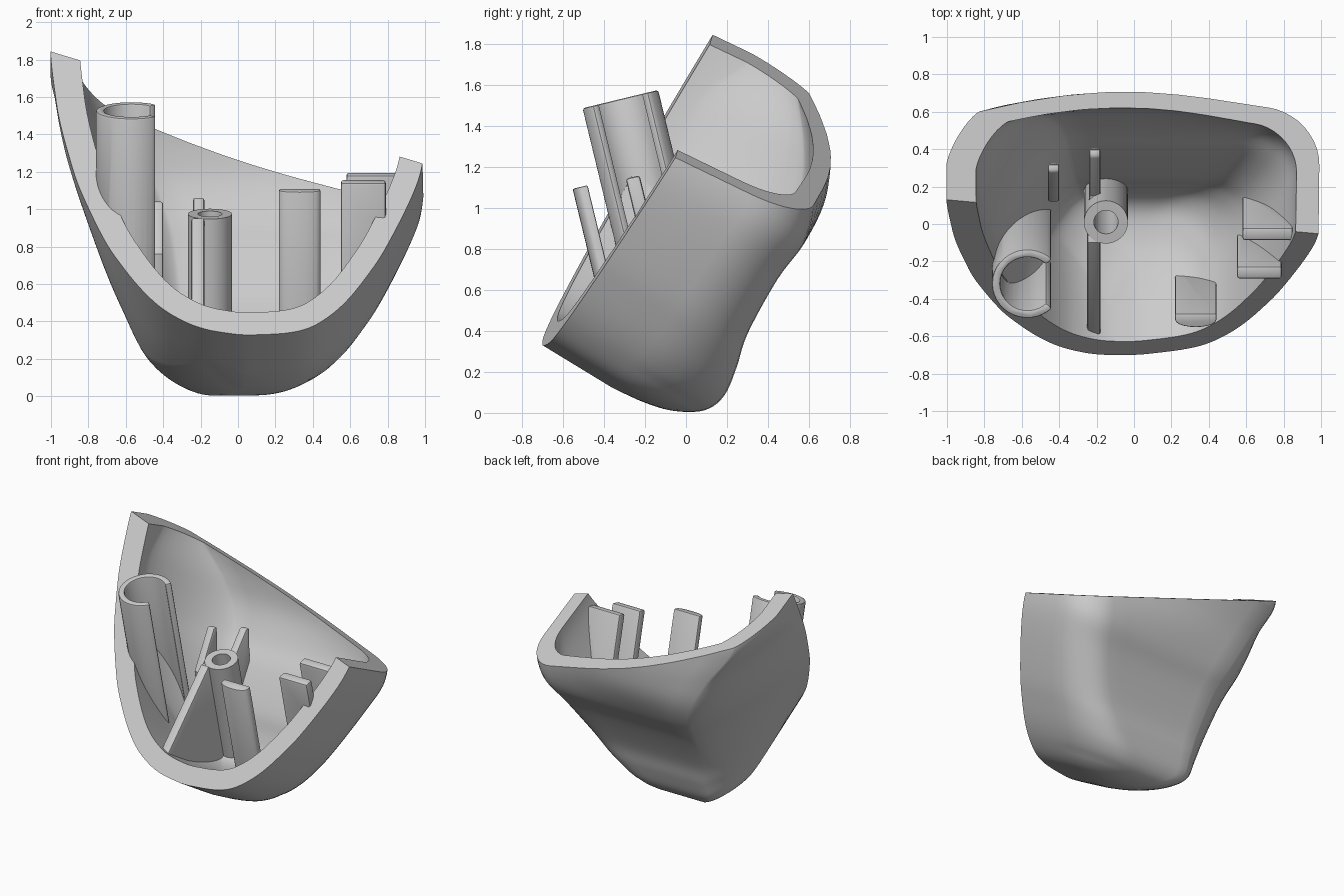
import bpy, bmesh, math
from mathutils import Vector

cube = bpy.data.objects.get("Cube")
if cube:
    bpy.data.objects.remove(cube, do_unlink=True)

grey = bpy.data.materials.new("plain grey")
grey.use_nodes = True
COL = (0.6, 0.6, 0.6, 1)
grey.diffuse_color = COL
grey.node_tree.nodes["Principled BSDF"].inputs["Base Color"].default_value = COL

# Tilted frame of the shell: V runs up the open front, W runs into the depth
ORIGIN = Vector((0, -0.7, 0.33))
X = Vector((1, 0, 0))
V = Vector((0, 0.52, 0.854))
W = Vector((0, 0.854, -0.52))
# Tilted frame of the inner fittings
AXIS = Vector((0, 0.235, -0.972))
ACROSS = Vector((0, 0.972, 0.235))

# Shell sections: height v, left x, right x, back depth, left and right corner size
SECTIONS = [
    (0, 0.0, 0.06, 0.4, 0.2, 0.4), (0.02, -0.15, 0.25, 0.57, 0.2, 0.4),
    (0.06, -0.27, 0.38, 0.715, 0.2, 0.4), (0.14, -0.4, 0.49, 0.84, 0.2, 0.4),
    (0.25, -0.51, 0.59, 0.885, 0.2, 0.4), (0.4, -0.62, 0.69, 0.865, 0.3, 0.36),
    (0.57, -0.72, 0.785, 0.825, 0.38, 0.32), (0.87, -0.845, 0.915, 0.812, 0.48, 0.3),
    (1.08, -0.905, 0.98, 0.832, 0.5, 0.3), (1.3, -0.955, 1.0, 0.815, 0.46, 0.28),
    (1.48, -0.98, 1.0, 0.745, 0.36, 0.28), (1.67, -1.0, 1.0, 0.63, 0.2, 0.28),
    (1.8, -1.005, 1.0, 0.55, 0.17, 0.28), (2.0, -1.01, 1.0, 0.43, 0.17, 0.28)]


def smooth_rows(rows, steps=5):
    pts = [rows[0]] + rows + [rows[-1]]
    out = []
    for a, b, c, d in zip(pts, pts[1:], pts[2:], pts[3:]):
        for s in range(steps):
            t = s / steps
            out.append([q + 0.5 * t * (r - p + t * (2*p - 5*q + 4*r - e + t * (3*(q - r) + e - p)))
                        for p, q, r, e in zip(a, b, c, d)])
    return out + [list(rows[-1])]


def finish(bm, name):
    bmesh.ops.recalc_face_normals(bm, faces=bm.faces)
    mesh = bpy.data.meshes.new(name)
    bm.to_mesh(mesh)
    bm.free()
    mesh.materials.append(grey)
    obj = bpy.data.objects.new(name, mesh)
    bpy.context.collection.objects.link(obj)
    return obj


def wall(edge, back, inward, size, depth, power):
    """Half section from the open front along a side wall and round the corner."""
    start = back - depth
    pts = [(edge, -1 + (start + 1) * k / 6) for k in range(6)]
    for k in range(11):
        a = math.pi / 2 * k / 10
        c, s = max(math.cos(a), 0) ** (2 / power), math.sin(a) ** (2 / power)
        pts.append((edge + inward * size * (1 - c), start + depth * s))
    return pts


def cup(name, left, right, lift, thin, round_scale, cuts=()):
    """Solid U-shaped cup, rounded at the back, optionally trimmed by planes."""
    bm = bmesh.new()
    rings = []
    for v, xl, xr, back, cl, cr in smooth_rows(SECTIONS):
        xl, xr, back = xl * left, xr * right, back - thin
        v = lift + v * (1 - lift / 2)
        # The upper back wall falls away towards both sides
        t = min(max((v - 1.05) / 0.45, 0), 1)
        sag = 0.18 * t * t * (3 - 2 * t)
        widest = 0.45 * (xr - xl)
        cl, cr = min(cl * round_scale, widest), min(cr * round_scale, widest)
        lhs = wall(xl, back, 1, cl, 1.6 * cl, 1.4)
        rhs = wall(xr, back, -1, cr, 1.1 * cr, 2)
        x0, x1 = lhs[-1][0], rhs[-1][0]
        prof = lhs + [(x0 + (x1 - x0) * k / 8, back) for k in range(1, 8)] + rhs[::-1]
        rings.append([bm.verts.new(ORIGIN + X * x + V * v + W * (w - sag * x * x)) for x, w in prof])
    n = len(rings[0])
    for lo, hi in zip(rings, rings[1:]):
        for k in range(n):
            m = (k + 1) % n
            bm.faces.new((lo[k], lo[m], hi[m], hi[k]))
    bm.faces.new(rings[0])
    bm.faces.new(rings[-1])
    for point, normal in cuts:
        geom = bm.verts[:] + bm.edges[:] + bm.faces[:]
        res = bmesh.ops.bisect_plane(bm, geom=geom, plane_co=point, plane_no=normal, clear_outer=True)
        edges = [e for e in res["geom_cut"] if isinstance(e, bmesh.types.BMEdge)]
        bmesh.ops.contextual_create(bm, geom=edges)
    return finish(bm, name)


def sweep(name, outline, direction, bevel=0.0):
    """Solid made by pushing a closed outline along a direction."""
    bm = bmesh.new()
    face = bm.faces.new([bm.verts.new(p) for p in outline])
    res = bmesh.ops.extrude_face_region(bm, geom=[face], use_keep_orig=True)
    bmesh.ops.translate(bm, vec=direction, verts=[g for g in res["geom"] if isinstance(g, bmesh.types.BMVert)])
    bmesh.ops.recalc_face_normals(bm, faces=bm.faces)
    if bevel:
        sharp = [e for e in bm.edges if e.calc_face_angle(0) > 0.8]
        bmesh.ops.bevel(bm, geom=sharp, offset=bevel, segments=2, profile=0.5, affect="EDGES")
    return finish(bm, name)


def fitting(name, top, outline, bevel=0.0, length=1.3):
    """Post with a cross-section (x, across) that runs down from its top."""
    top = Vector(top)
    return sweep(name, [top + X * a + ACROSS * b for a, b in outline], AXIS * length, bevel)


def rib(name, x, width, profile):
    return sweep(name, [Vector((x - width / 2, y, z)) for y, z in profile], X * width, 0.012)


def arc(r, start, end, n):
    return [(r * math.cos(math.radians(start + (end - start) * k / n)),
             r * math.sin(math.radians(start + (end - start) * k / n))) for k in range(n + 1)]


def combine(obj, other, operation):
    mod = obj.modifiers.new("cut", "BOOLEAN")
    mod.operation, mod.solver, mod.object = operation, "EXACT", other
    deps = bpy.context.evaluated_depsgraph_get()
    mesh = bpy.data.meshes.new_from_object(obj.evaluated_get(deps))
    obj.modifiers.clear()
    obj.data = mesh


# Shell: outer cup trimmed by the front and top planes, then hollowed
front_cut = (ORIGIN, Vector((0.151, -1.641, 1)))
top_cut = (Vector((0, 0, 1.56)), Vector((0.345, 0.48, 1)))
shell = cup("shell", 1, 1, 0, 0, 1, (front_cut, top_cut))
cavity = cup("cavity_cutter", 0.845, 0.88, 0.14, 0.12, 0.8)
limit = cup("fitting_limit", 0.93, 0.945, 0.07, 0.06, 0.9)
combine(shell, cavity, "DIFFERENCE")

# Open tube on the left wall, with its slot towards the middle
R, T = 0.19, 0.045
clip = arc(R, 46, 314, 28) + arc(R - T, 314, 46, 28)
tube = fitting("open_tube", (-0.57, -0.32, 1.53), clip, 0.012)

# Central screw boss with a bore
boss = fitting("screw_boss", (-0.15, 0.01, 0.975), arc(0.118, 0, 348.75, 31))
bore = fitting("bore_cutter", Vector((-0.15, 0.01, 0.975)) - AXIS * 0.2, arc(0.065, 0, 345, 23), 0, 0.8)

# Ribs before and behind the boss, and a small side tab
front_rib = rib("front_rib", -0.215, 0.07,
                [(-0.63, 0.43), (-0.1, 0.95), (0.0, 0.95), (0.2, 0.1), (-0.3, 0.05)])
back_rib = rib("back_rib", -0.21, 0.06,
               [(0.02, 0.8), (0.15, 0.82), (0.36, 1.06), (0.4, 1.06), (0.41, 0.5), (0.2, 0.1)])
tab = rib("side_tab", -0.43, 0.06,
          [(0.12, 0.76), (0.28, 1.04), (0.32, 1.04), (0.33, 0.5), (0.2, 0.3)])

# Curved post and the two bracket plates on the right
bow = [(0.11 * math.cos(math.pi * k / 10), -0.035 - 0.04 * math.sin(math.pi * k / 10)) for k in range(11)]
post = fitting("curved_post", (0.33, -0.48, 1.11), [(-0.11, 0), (0.11, 0)] + bow, 0.008)
brackets = []
for label, x0, x1, y, z in (("front", 0.55, 0.79, -0.26, 1.15), ("rear", 0.58, 0.85, -0.055, 1.19)):
    half = (x1 - x0) / 2
    plate = [(-half, -0.035), (half, -0.035), (half, 0.035), (-half, 0.035)]
    brackets.append(fitting(label + "_bracket", ((x0 + x1) / 2, y, z), plate, 0.014))

# Trim the fittings inside the shell wall and open the bore
parts = [tube, boss, front_rib, back_rib, tab, post] + brackets
for part in parts:
    combine(part, limit, "INTERSECT")
for part in (boss, front_rib, back_rib):
    combine(part, bore, "DIFFERENCE")
for helper in (cavity, limit, bore):
    bpy.data.objects.remove(helper, do_unlink=True)

# Smooth shading with sharp edges kept
bpy.ops.object.select_all(action="DESELECT")
for part in parts + [shell]:
    part.select_set(True)
bpy.context.view_layer.objects.active = shell
bpy.ops.object.shade_smooth_by_angle(angle=math.radians(35))
